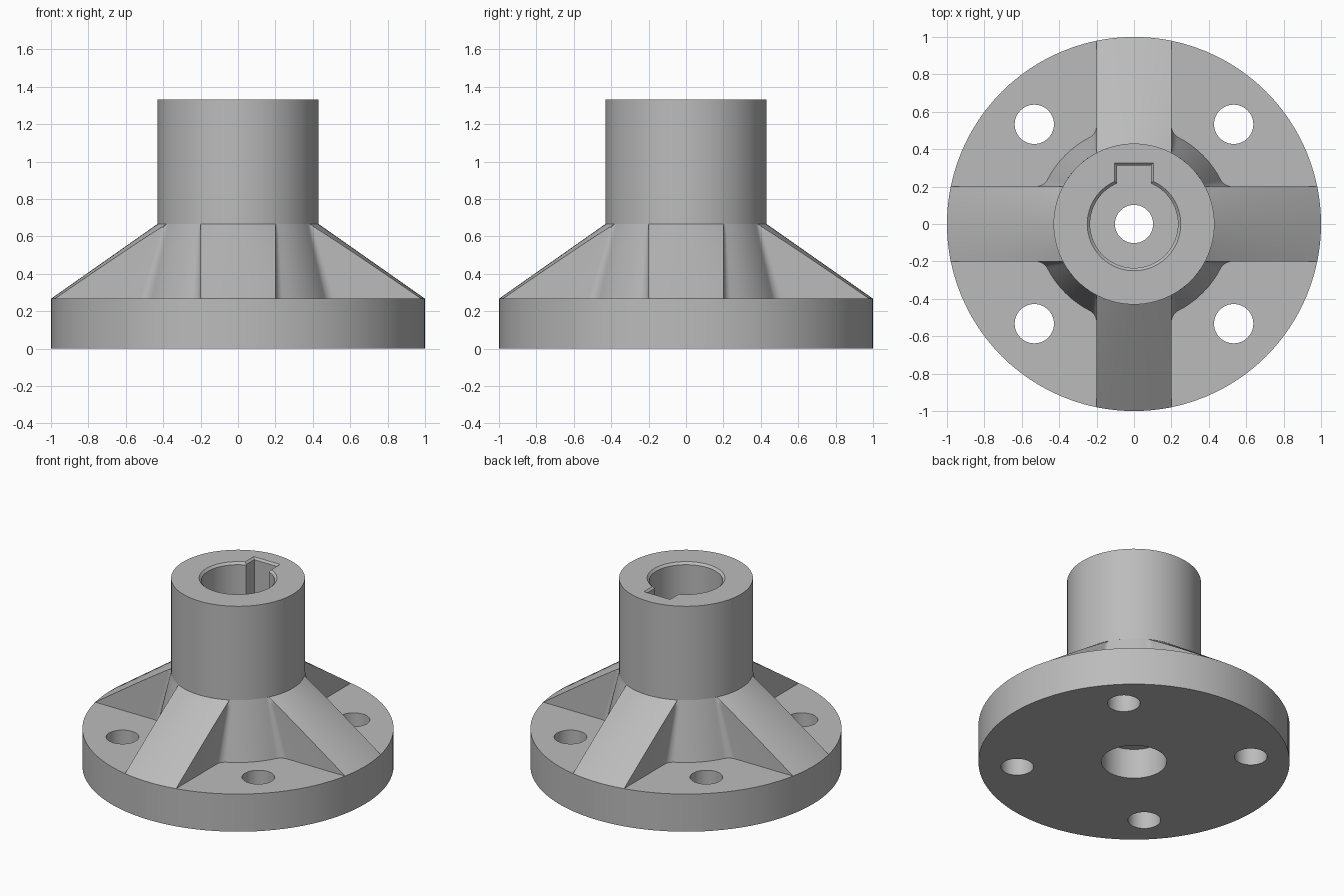
import bpy, bmesh
from math import sin, cos, pi, sqrt, asin, atan2, radians

cube = bpy.data.objects.get("Cube")
if cube:
    bpy.data.objects.remove(cube)

FLANGE_TOP, COLLAR_TOP, HUB_TOP = 0.267, 0.667, 1.333
HUB_R, CONE_R, RIB_HALF = 0.43, 0.52, 0.2
SEGMENTS = 96

steel = bpy.data.materials.new("grey_steel")
steel.use_nodes = True
colour = (0.5, 0.5, 0.5, 1)
steel.diffuse_color = colour
steel.node_tree.nodes["Principled BSDF"].inputs["Base Color"].default_value = colour


def loft(name, rings):
    """Closed solid through a stack of rings with equal point counts."""
    bm = bmesh.new()
    loops = [[bm.verts.new(p) for p in ring] for ring in rings]
    for low, high in zip(loops, loops[1:]):
        for i in range(len(low)):
            j = (i + 1) % len(low)
            bm.faces.new((low[i], low[j], high[j], high[i]))
    bm.faces.new(loops[0][::-1])
    bm.faces.new(loops[-1])
    bmesh.ops.recalc_face_normals(bm, faces=bm.faces)
    mesh = bpy.data.meshes.new(name)
    bm.to_mesh(mesh)
    bm.free()
    obj = bpy.data.objects.new(name, mesh)
    bpy.context.collection.objects.link(obj)
    mesh.materials.append(steel)
    return obj


def circle(r, z, n=SEGMENTS, cx=0, cy=0):
    return [(cx + r * cos(2 * pi * i / n), cy + r * sin(2 * pi * i / n), z) for i in range(n)]


def mix(a, b, t):
    return a + (b - a) * t


def collar_ring(t):
    """Four rib ends joined by filleted cone arcs, at height fraction t."""
    reach, cone = mix(1, HUB_R, t), mix(CONE_R, HUB_R, t)
    fillet, z = mix(0.07, 0.03, t), mix(FLANGE_TOP, COLLAR_TOP, t)
    half = asin(RIB_HALF / reach)
    pts = [(reach * cos(a), reach * sin(a)) for a in (mix(-half, half, i / 12) for i in range(13))]
    # fillet from the rib side into the cone, then its mirror across the diagonal
    cy = RIB_HALF + fillet
    cx = sqrt((cone + fillet) ** 2 - cy ** 2)
    touch = atan2(cy, cx)
    side = []
    for i in range(9):
        a = mix(1.5 * pi, pi + touch, i / 8)
        x, y = cx + fillet * cos(a), cy + fillet * sin(a)
        k = min(1, reach / sqrt(x * x + y * y))
        side.append((x * k, y * k))
    arc = [(cone * cos(a), cone * sin(a)) for a in (mix(touch, pi / 2 - touch, i / 10) for i in range(1, 10))]
    pts += side + arc + [(y, x) for x, y in reversed(side)]
    ring = []
    for q in range(4):
        c, s = cos(q * pi / 2), sin(q * pi / 2)
        ring += [(x * c - y * s, x * s + y * c, z) for x, y in pts]
    return ring


# Solid parts
flange = loft("flange", [circle(1, 0), circle(1, FLANGE_TOP)])
collar = loft("ribbed_collar", [collar_ring(i / 16) for i in range(17)])
hub = loft("hub", [circle(HUB_R, COLLAR_TOP), circle(HUB_R, HUB_TOP)])

# Stepped bore: bolt recess, through hole, shaft bore and chamfered mouth
FLOOR = 0.32
bore_profile = [(0.21, -0.1), (0.21, 0.213), (0.102, 0.213), (0.102, FLOOR),
                (0.235, FLOOR), (0.235, 1.318), (0.27, 1.353)]
bore = loft("bore_cutter", [circle(r, z) for r, z in bore_profile])

# Keyway with chamfered mouth
keyway = loft("keyway_cutter", [
    [(-w, 0.12, z), (w, 0.12, z), (w, y, z), (-w, y, z)]
    for w, y, z in ((0.09, 0.312, FLOOR + 0.002), (0.09, 0.312, 1.32), (0.12, 0.342, 1.35))])

# Bolt holes on the diagonals
bolts = [loft("bolt_hole_cutter", [circle(0.105, z, 48, sx * 0.533, sy * 0.533) for z in (-0.1, 0.4)])
         for sx in (-1, 1) for sy in (-1, 1)]

cuts = {flange: [bore] + bolts, collar: [bore, keyway], hub: [bore, keyway]}
for part, cutters in cuts.items():
    for cutter in cutters:
        mod = part.modifiers.new("cut", 'BOOLEAN')
        mod.operation, mod.solver, mod.object = 'DIFFERENCE', 'EXACT', cutter
    bpy.ops.object.select_all(action='DESELECT')
    part.select_set(True)
    bpy.context.view_layer.objects.active = part
    bpy.ops.object.convert(target='MESH')
    bpy.ops.object.shade_smooth_by_angle(angle=radians(25))

# The cutters have done their work
for cutter in [bore, keyway] + bolts:
    bpy.data.objects.remove(cutter)
